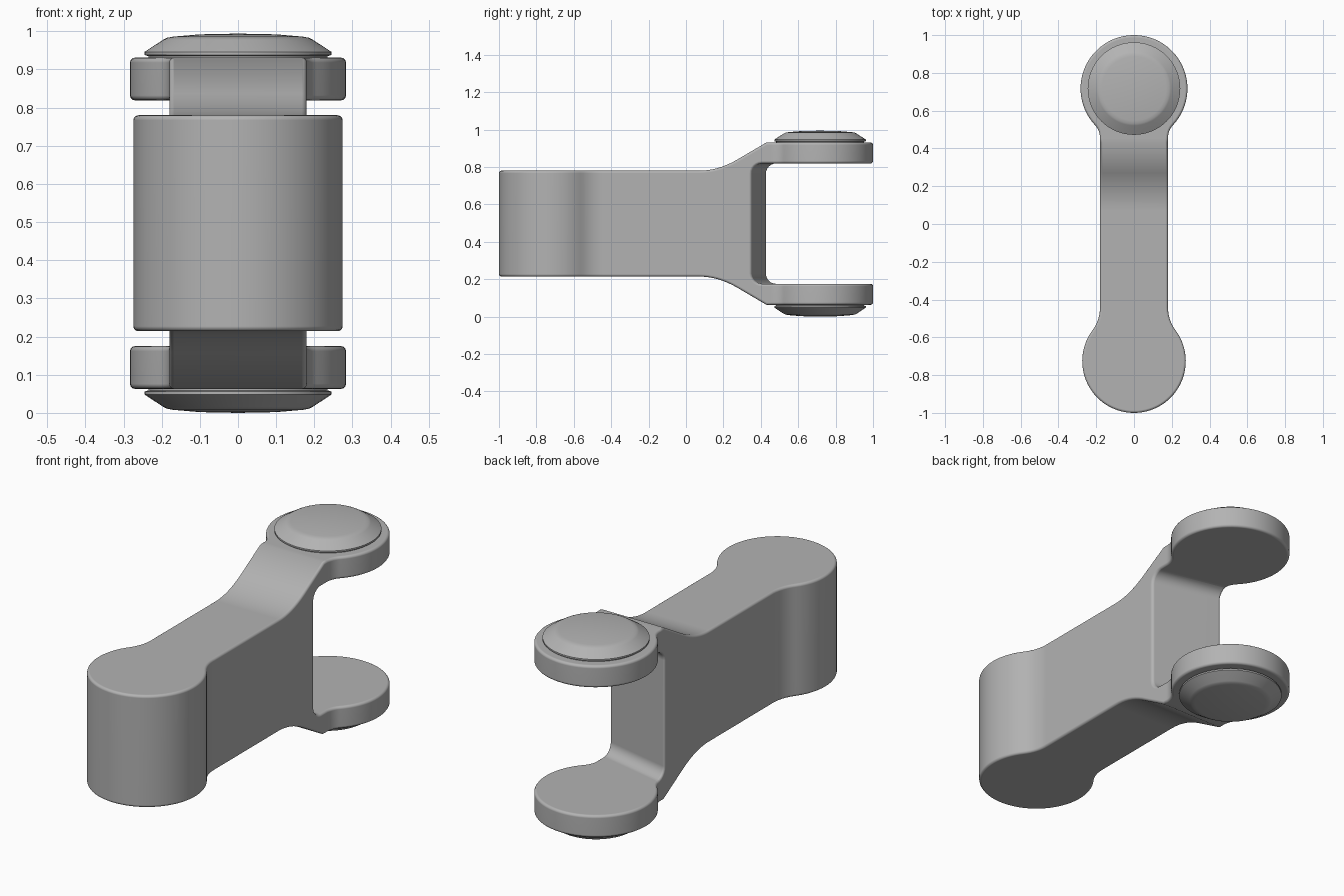
import bpy, bmesh
from math import sin, cos, pi, sqrt, atan2, radians
from mathutils import Vector, Matrix

cube = bpy.data.objects.get("Cube")
if cube:
    bpy.data.objects.remove(cube, do_unlink=True)

MID = 0.497      # height of the symmetry plane
NECK = 0.18      # half width of the arm
PIN_Y = 0.717    # fork pivot

grey = bpy.data.materials.new("plain grey")
grey.use_nodes = True
colour = (0.45, 0.45, 0.45, 1)
grey.diffuse_color = colour
grey.node_tree.nodes["Principled BSDF"].inputs["Base Color"].default_value = colour


def add_object(name, bm):
    bmesh.ops.recalc_face_normals(bm, faces=bm.faces)
    mesh = bpy.data.meshes.new(name)
    bm.to_mesh(mesh)
    bm.free()
    mesh.materials.append(grey)
    obj = bpy.data.objects.new(name, mesh)
    bpy.context.collection.objects.link(obj)
    return obj


def prism(name, points, depth, shear=0.0):
    """Extrude a closed loop of 3D points along depth, optionally sheared in y."""
    bm = bmesh.new()
    face = bm.faces.new([bm.verts.new(p) for p in points])
    new = bmesh.ops.extrude_face_region(bm, geom=[face])["geom"]
    bmesh.ops.translate(bm, vec=depth, verts=[v for v in new if isinstance(v, bmesh.types.BMVert)])
    for v in bm.verts:
        v.co.y += shear * v.co.x
    return add_object(name, bm)


def arc(cx, cy, r, a0, a1, n):
    return [(cx + r * cos(a0 + (a1 - a0) * i / n), cy + r * sin(a0 + (a1 - a0) * i / n))
            for i in range(n + 1)]


def lobe(cy, r, fillet, direction):
    """Half of a round end, blended by a fillet into the straight neck."""
    dx = NECK + fillet
    dy = sqrt((r + fillet) ** 2 - dx ** 2)
    a = atan2(dy, dx)
    pts = arc(0, 0, r, -pi / 2, a, 28) + arc(dx, dy, fillet, a + pi, pi, 8)[1:]
    return [(x, cy + direction * y) for x, y in pts]


def select(obj):
    bpy.ops.object.select_all(action='DESELECT')
    obj.select_set(True)
    bpy.context.view_layer.objects.active = obj


def smooth(obj):
    select(obj)
    bpy.ops.object.shade_smooth_by_angle(angle=radians(30))
    obj.modifiers.new("even shading", 'WEIGHTED_NORMAL').keep_sharp = True


# Arm seen from above: round front end, straight neck, round fork end
half = lobe(-0.726, 0.274, 0.2, 1) + lobe(PIN_Y, 0.283, 0.1, -1)[::-1]
plan = half + [(-x, y) for x, y in half[-2:0:-1]]
arm = prism("forked_arm", [(x, y, -0.2) for x, y in plan], Vector((0, 0, 1.4)))

# Arm seen from the side: level body, ramps flaring out to the fork pads
upper = [(-1.2, 0.283)]
upper += [(0.07 + 0.2 * t / 8, 0.283 + 0.057 * (t / 8) ** 2) for t in range(9)]
upper += [(0.43, 0.434), (1.2, 0.434)]
side = upper + [(y, -z) for y, z in reversed(upper)]
envelope = prism("side_envelope", [(-0.5, y, MID + z) for y, z in side], Vector((1, 0, 0)))

# Fork slot with rounded corners and a slightly slanted inner wall
R = 0.055
corner = arc(0.39 + R, 0.322 - R, R, pi / 2, pi, 6)
slot_side = [(1.3, 0.322)] + corner
slot_side += [(y, -z) for y, z in reversed(slot_side)]
slot = prism("fork_slot", [(-0.5, y, MID + z) for y, z in slot_side], Vector((1, 0, 0)), -0.222)

for tool, operation in ((envelope, 'INTERSECT'), (slot, 'DIFFERENCE')):
    tool.hide_render = True
    mod = arm.modifiers.new(operation.lower(), 'BOOLEAN')
    mod.object, mod.operation, mod.solver = tool, operation, 'EXACT'
arm.modifiers.new("weld", 'WELD').merge_threshold = 0.002
bevel = arm.modifiers.new("soft edges", 'BEVEL')
bevel.width, bevel.segments = 0.013, 4
bevel.limit_method, bevel.angle_limit = 'ANGLE', radians(45)
bevel.use_clamp_overlap = False
select(arm)
bpy.ops.object.convert(target='MESH')
for tool in (envelope, slot):
    bpy.data.objects.remove(tool, do_unlink=True)
smooth(arm)

# Turned pin caps above and below the fork
cap_profile = [(0, 0.425), (0.235, 0.425), (0.235, 0.438), (0.245, 0.441), (0.245, 0.449),
               (0.196, 0.481), (0.186, 0.486), (0.17, 0.489), (0.1, 0.495), (0, 0.497)]
for name, sign in (("upper_pin_cap", 1), ("lower_pin_cap", -1)):
    bm = bmesh.new()
    verts = [bm.verts.new((r, 0, z)) for r, z in cap_profile]
    edges = [bm.edges.new(pair) for pair in zip(verts, verts[1:])]
    bmesh.ops.spin(bm, geom=verts + edges, cent=(0, 0, 0), axis=(0, 0, 1),
                   angle=2 * pi, steps=64, use_merge=False)
    bmesh.ops.remove_doubles(bm, verts=bm.verts, dist=0.0005)
    bmesh.ops.transform(bm, matrix=Matrix.Diagonal((1, 1, sign, 1)), verts=bm.verts)
    bmesh.ops.translate(bm, vec=(0, PIN_Y, MID), verts=bm.verts)
    smooth(add_object(name, bm))
